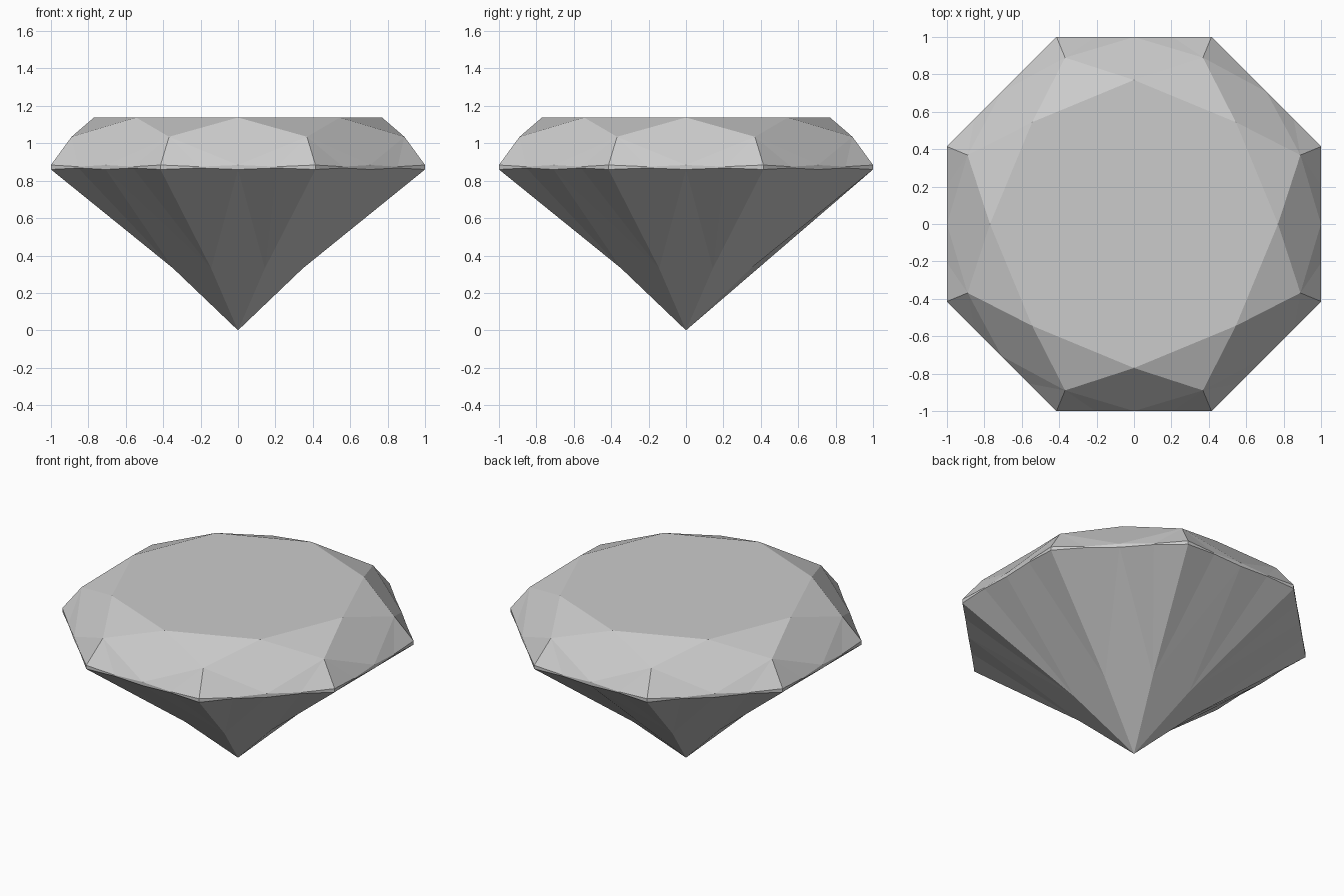
import bpy, bmesh, math

if "Cube" in bpy.data.objects:
    bpy.data.objects.remove(bpy.data.objects["Cube"])

N = 8
bm = bmesh.new()


def ring(apothem_scale, z, half_step):
    """Eight points around the axis, optionally turned half a step."""
    return [bm.verts.new((apothem_scale * math.cos((k + half_step) * math.tau / N),
                          apothem_scale * math.sin((k + half_step) * math.tau / N), z))
            for k in range(N)]


def between(a, b, z):
    """Point half way between two girdle points."""
    return bm.verts.new(((a.co.x + b.co.x) / 2, (a.co.y + b.co.y) / 2, z))


corner_r = 1 / math.cos(math.pi / N)
table = ring(0.77, 1.138, 0)
crown = ring(0.963, 1.035, 0.5)
pavilion = ring(0.376, 0.332, 0.5)
culet = bm.verts.new((0, 0, 0))


def girdle_loop(z_main, z_scallop):
    """32 points on the octagonal outline, starting at a side middle."""
    mids, corners = ring(1.0, z_main, 0), ring(corner_r, z_main, 0.5)
    loop = []
    for k in range(N):
        m, c, n = mids[k], corners[k], mids[(k + 1) % N]
        loop += [m, between(m, c, z_scallop), c, between(c, n, z_scallop)]
    return loop


upper = girdle_loop(0.884, 0.875)
lower = girdle_loop(0.860, 0.868)
face = bm.faces.new

# flat table on top
face(table)

for k in range(N):
    # star facet and kite facet of the crown
    face((table[k], crown[k], table[(k + 1) % N]))
    face((table[k], crown[k - 1], upper[4 * k], crown[k]))
    # kite facet of the pavilion; the rear one folds along its length
    kite = [pavilion[k - 1], culet, pavilion[k], lower[4 * k]]
    face(kite[1:] + kite[:1] if k == N // 4 else kite)
    # girdle band with the narrow facets above and below it
    for j in range(4 * k, 4 * k + 4):
        n = (j + 1) % (4 * N)
        face((upper[j], upper[n], crown[k]))
        face((lower[n], lower[j], pavilion[k]))
        face((lower[j], lower[n], upper[n], upper[j]))

bmesh.ops.recalc_face_normals(bm, faces=bm.faces)
mesh = bpy.data.meshes.new("cut_gem")
bm.to_mesh(mesh)
bm.free()
bpy.context.collection.objects.link(bpy.data.objects.new("cut_gem", mesh))
